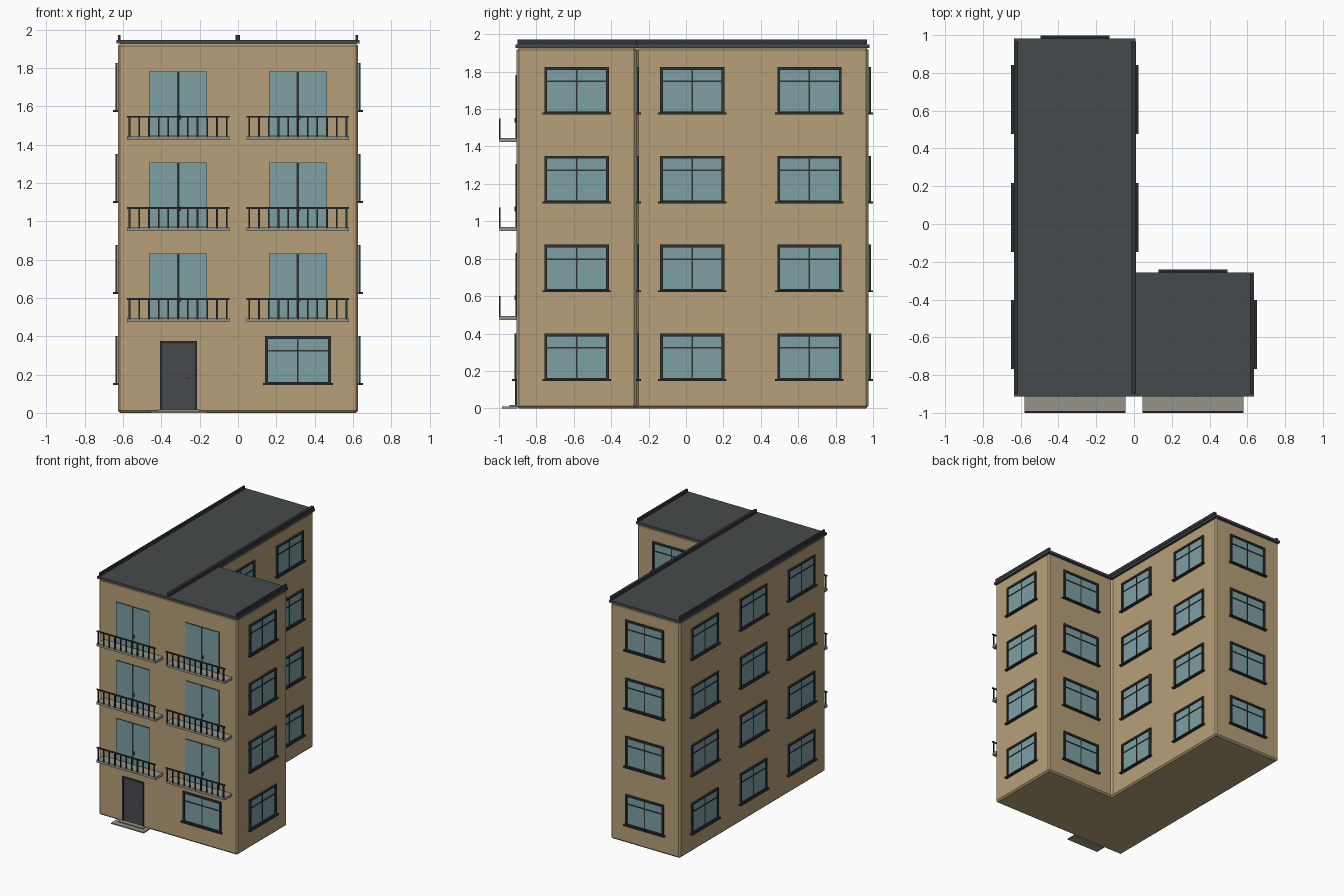
import bpy
import bmesh
from math import pi
from mathutils import Matrix, Vector

if "Cube" in bpy.data.objects:
    bpy.data.objects.remove(bpy.data.objects["Cube"], do_unlink=True)


def material(name, rgb):
    mat = bpy.data.materials.new(name)
    mat.use_nodes = True
    mat.diffuse_color = (*rgb, 1)
    mat.node_tree.nodes["Principled BSDF"].inputs["Base Color"].default_value = (*rgb, 1)
    return mat


WALL = material("tan_render", (0.47, 0.35, 0.19))
ROOF = material("slate_grey", (0.062, 0.068, 0.072))
FRAME = material("dark_frame", (0.03, 0.034, 0.036))
GLASS = material("blue_glass", (0.205, 0.35, 0.37))
STONE = material("pale_concrete", (0.31, 0.30, 0.25))
BRASS = material("brass", (0.55, 0.36, 0.10))

# Building outline
W, FRONT, BACK, INNER = 0.627, -0.905, 0.975, -0.265
EAVES, STOREY = 1.927, 0.475
DOOR_X = 0.3125


def make_mesh(name, boxes):
    """Mesh from boxes given as (material, x range, y range, z range)."""
    bm = bmesh.new()
    mats = []
    for mat, *ranges in boxes:
        if mat not in mats:
            mats.append(mat)
        size = [hi - lo for lo, hi in ranges]
        centre = Vector([(hi + lo) / 2 for lo, hi in ranges])
        matrix = Matrix.Translation(centre) @ Matrix.Diagonal((*size, 1))
        verts = bmesh.ops.create_cube(bm, size=1, matrix=matrix)["verts"]
        for face in {f for v in verts for f in v.link_faces}:
            face.material_index = mats.index(mat)
    mesh = bpy.data.meshes.new(name)
    bm.to_mesh(mesh)
    bm.free()
    for mat in mats:
        mesh.materials.append(mat)
    return mesh


def place(name, mesh, location=(0, 0, 0), turn=0):
    obj = bpy.data.objects.new(name, mesh)
    obj.location = location
    obj.rotation_euler.z = turn
    bpy.context.collection.objects.link(obj)
    return obj


def l_block(name, mat, grow, z0, z1, bevel=0):
    """L-shaped prism following the building outline."""
    bm = bmesh.new()
    w, f, b, i = W + grow, FRONT - grow, BACK + grow, INNER + grow
    plan = [(-w, f), (w, f), (w, i), (grow, i), (grow, b), (-w, b)]
    base = bm.faces.new([bm.verts.new((x, y, z0)) for x, y in plan])
    top = bmesh.ops.extrude_face_region(bm, geom=[base])["geom"]
    bmesh.ops.translate(bm, vec=(0, 0, z1 - z0),
                        verts=[v for v in top if isinstance(v, bmesh.types.BMVert)])
    bmesh.ops.recalc_face_normals(bm, faces=bm.faces)
    mesh = bpy.data.meshes.new(name)
    bm.to_mesh(mesh)
    bm.free()
    mesh.materials.append(mat)
    obj = place(name, mesh)
    if bevel:
        mod = obj.modifiers.new("chamfer", "BEVEL")
        mod.width, mod.segments = bevel, 1
    return obj


# Walls and flat roof
l_block("walls", WALL, 0, 0, EAVES, bevel=0.012)
l_block("roof", ROOF, 0.007, EAVES, 1.946)

# Raised roof edges running front to back
for name, x0, x1, end in (("left", -0.627, -0.613, BACK - 0.008),
                          ("middle", -0.013, 0.01, BACK - 0.008),
                          ("right", 0.613, 0.627, INNER)):
    place(name + "_roof_edge", make_mesh(name + "_roof_edge", [
        (FRAME, (x0, x1), (FRONT + 0.005, end), (1.944, 1.972))]))

# Window, facing -y with its sill at z = 0
HW, HT, T, OUT = 0.172, 0.25, 0.015, -0.013
window = make_mesh("window", [
    (GLASS, (-HW, HW), (-0.003, 0.004), (0, HT)),
    (FRAME, (-HW, -HW + T), (OUT, 0.004), (0, HT)),
    (FRAME, (HW - T, HW), (OUT, 0.004), (0, HT)),
    (FRAME, (-HW, HW), (OUT, 0.004), (HT - T, HT)),
    (FRAME, (-HW, HW), (OUT, 0.004), (0, 0.012)),
    (FRAME, (-0.004, 0.004), (-0.007, 0.004), (0, HT)),
    (FRAME, (-HW, HW), (-0.007, 0.004), (0.169, 0.177)),
    (FRAME, (-0.183, 0.183), (-0.024, 0.004), (-0.004, 0.006)),
])

SIDE_Y = (-0.585, 0.034, 0.66)
columns = [("left_window", -W, y, -pi / 2) for y in SIDE_Y]
columns += [("right_window", W, SIDE_Y[0], pi / 2)]
columns += [("inner_window", 0, y, pi / 2) for y in SIDE_Y[1:]]
columns += [("back_window", -DOOR_X, BACK, pi), ("wing_back_window", DOOR_X, INNER, pi)]
for name, x, y, turn in columns:
    for floor in range(4):
        place(name, window, (x, y, 0.15 + floor * STOREY), turn)
place("front_window", window, (DOOR_X, FRONT, 0.15))

# Balcony with slab, railing and glazed double door, origin at the slab underside
parts = [
    (STONE, (-0.267, 0.267), (-0.092, 0.004), (0, 0.021)),
    (FRAME, (-0.267, 0.267), (-0.095, -0.086), (0.117, 0.127)),
    (FRAME, (-0.152, 0.152), (-0.003, 0.004), (0.021, 0.359)),
    (GLASS, (-0.148, 0.148), (-0.005, 0.004), (0.025, 0.355)),
    (FRAME, (-0.006, 0.006), (-0.007, 0.004), (0.021, 0.357)),
    (FRAME, (0.008, 0.014), (-0.012, 0), (0.105, 0.13)),
]
for i in range(11):
    x = (i - 5) * 0.0508
    parts.append((FRAME, (x - 0.0045, x + 0.0045), (-0.095, -0.087), (0.015, 0.12)))
balcony = make_mesh("balcony", parts)
for floor in range(1, 4):
    for side, x in (("left", DOOR_X), ("right", -DOOR_X)):
        place(side + "_balcony", balcony, (x, FRONT, floor * STOREY - 0.002))

# Entrance door with surround and handle
place("front_door", make_mesh("front_door", [
    (ROOF, (-0.084, 0.084), (-0.004, 0.004), (0.015, 0.362)),
    (FRAME, (-0.096, -0.084), (-0.01, 0.004), (0.015, 0.374)),
    (FRAME, (0.084, 0.096), (-0.01, 0.004), (0.015, 0.374)),
    (FRAME, (-0.096, 0.096), (-0.01, 0.004), (0.362, 0.374)),
    (BRASS, (0.043, 0.064), (-0.012, 0), (0.177, 0.183)),
]), (-0.31, FRONT, 0))

# Entrance steps
place("entrance_steps", make_mesh("entrance_steps", [
    (STONE, (-0.147, 0.147), (-0.08, 0.004), (0, 0.009)),
    (STONE, (-0.11, 0.11), (-0.04, 0.004), (0.009, 0.017)),
]), (-0.31, FRONT, 0))
